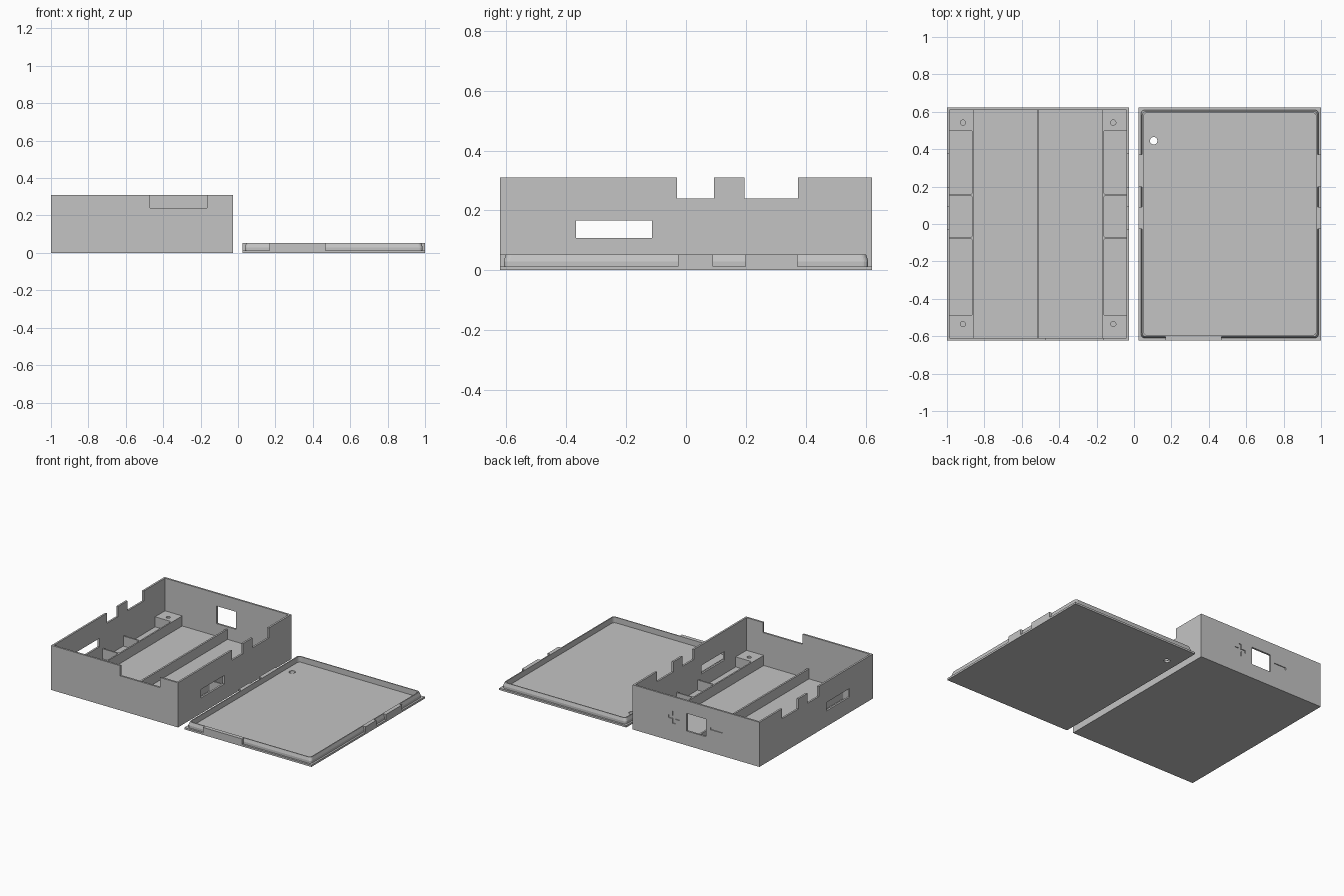
import bpy, bmesh, math
from mathutils import Vector

if "Cube" in bpy.data.objects:
    bpy.data.objects.remove(bpy.data.objects["Cube"])

grey = bpy.data.materials.new("light grey plastic")
grey.use_nodes = True
colour = (0.55, 0.55, 0.55, 1)
grey.diffuse_color = colour
grey.node_tree.nodes["Principled BSDF"].inputs["Base Color"].default_value = colour


def finish(name, bm):
    bmesh.ops.recalc_face_normals(bm, faces=bm.faces)
    mesh = bpy.data.meshes.new(name)
    bm.to_mesh(mesh)
    bm.free()
    mesh.materials.append(grey)
    obj = bpy.data.objects.new(name, mesh)
    bpy.context.collection.objects.link(obj)
    return obj


def block(name, xs, ys, zs, corner=0):
    """Box from three ranges, with optional rounded vertical edges."""
    bm = bmesh.new()
    bmesh.ops.create_cube(bm, size=1)
    for v in bm.verts:
        v.co = Vector([(r[0] + r[1]) / 2 + c * (r[1] - r[0]) for r, c in zip((xs, ys, zs), v.co)])
    if corner:
        upright = [e for e in bm.edges if abs(e.verts[0].co.z - e.verts[1].co.z) > 1e-5]
        bmesh.ops.bevel(bm, geom=upright, offset=corner, segments=4, profile=0.5, affect='EDGES')
    return finish(name, bm)


def cylinder(name, x, y, z0, z1, radius):
    bm = bmesh.new()
    bmesh.ops.create_cone(bm, cap_ends=True, segments=24, radius1=radius, radius2=radius, depth=z1 - z0)
    bmesh.ops.translate(bm, verts=bm.verts, vec=(x, y, (z0 + z1) / 2))
    return finish(name, bm)


def cut(target, cutter):
    cutter.hide_render = True
    mod = target.modifiers.new("cut", 'BOOLEAN')
    mod.operation, mod.solver, mod.object = 'DIFFERENCE', 'EXACT', cutter
    bpy.context.view_layer.objects.active = target
    bpy.ops.object.modifier_apply(modifier=mod.name)
    bpy.data.objects.remove(cutter)


# Overall sizes
X0, X1, HALF, TOP, WALL = -1.0, -0.026, 0.622, 0.31, 0.013
MID = (X0 + X1) / 2
RIM = 0.083
SIDE_NOTCHES = ((-0.03, 0.093), (0.195, 0.375))
FRONT_NOTCH = (-0.47, -0.165)

# Open case
case = block("case", (X0, X1), (-HALF, HALF), (0, TOP))
cut(case, block("cavity", (X0 + WALL, X1 - WALL), (WALL - HALF, HALF - WALL), (WALL, 1)))
for notch in SIDE_NOTCHES:
    cut(case, block("side_notch", (X0 - 1, X1 + 1), notch, (0.24, 1)))
cut(case, block("front_notch", FRONT_NOTCH, (-1, 0), (0.24, 1)))
cut(case, block("side_slot", (X0 - 1, X1 + 1), (-0.367, -0.113), (0.108, 0.167)))
cut(case, block("switch_hole", (-0.59, -0.44), (0, 1), (0.1, 0.222)))

# Shallow polarity marks on the back wall
MARK = (HALF - 0.006, 1)
cut(case, block("plus_bar", (-0.385, -0.3), MARK, (0.157, 0.177)))
cut(case, block("plus_post", (-0.353, -0.333), MARK, (0.125, 0.21)))
cut(case, block("minus_bar", (-0.715, -0.625), MARK, (0.158, 0.175)))

# Inner divider
INNER_Y = (WALL - HALF, HALF - WALL)
block("centre_divider", (MID - 0.006, MID + 0.006), INNER_Y, (WALL, RIM))

# Side trays with three pockets and two screw holes each
POCKETS = ((-0.49, -0.08), (-0.07, 0.15), (0.16, 0.5))
half_width = (X1 - X0) / 2 - WALL
for side, label in ((-1, "right"), (1, "left")):
    def span(a, b):
        return sorted((MID + side * a, MID + side * b))
    tray = block(label + "_tray", span(half_width, half_width - 0.132), INNER_Y, (WALL, RIM))
    for pocket in POCKETS:
        cut(tray, block("pocket", span(half_width + 0.02, half_width - 0.122), pocket, (-1, 1), 0.008))
    for y in (-0.535, 0.542):
        cut(tray, cylinder("screw_hole", MID + side * 0.402, y, 0.03, 1, 0.014))

# Lid plate
L0, L1, LID_TOP, LIP_IN = 0.024, 1.0, 0.052, 0.027
plate = block("lid_plate", (L0, L1), (-HALF, HALF), (0, WALL))
cut(plate, cylinder("lid_hole", 0.105, 0.445, -1, 1, 0.02))


def rounded_loop(bm, inset, z, radius=0.02, steps=5):
    cx, cy = (L0 + L1) / 2, 0
    hx, hy = (L1 - L0) / 2 - inset - radius, HALF - inset - radius
    loop = []
    for q, (sx, sy) in enumerate(((1, 1), (-1, 1), (-1, -1), (1, -1))):
        for i in range(steps + 1):
            a = (q + i / steps) * math.pi / 2
            loop.append(bm.verts.new((cx + sx * hx + radius * math.cos(a),
                                      cy + sy * hy + radius * math.sin(a), z)))
    return loop


# Lid lip: a tapered rounded frame
bm = bmesh.new()
PROFILE = ((0.013, WALL), (0.013, 0.03), (0.02, LID_TOP), (LIP_IN, LID_TOP), (LIP_IN, WALL))
loops = [rounded_loop(bm, inset, z) for inset, z in PROFILE]
for a, b in zip(loops, loops[1:] + loops[:1]):
    for i in range(len(a)):
        j = (i + 1) % len(a)
        bm.faces.new((a[i], a[j], b[j], b[i]))
finish("lid_lip", bm)

# Lid tabs that fill the case notches
GAP = 0.003
for low, high in SIDE_NOTCHES:
    ys = (low + GAP, high - GAP)
    block("lid_tab_right", (L0, L0 + LIP_IN), ys, (WALL, LID_TOP))
    block("lid_tab_left", (L1 - LIP_IN, L1), ys, (WALL, LID_TOP))
block("lid_tab_front", (GAP - FRONT_NOTCH[1], -FRONT_NOTCH[0] - GAP),
      (-HALF, LIP_IN - HALF), (WALL, LID_TOP))
